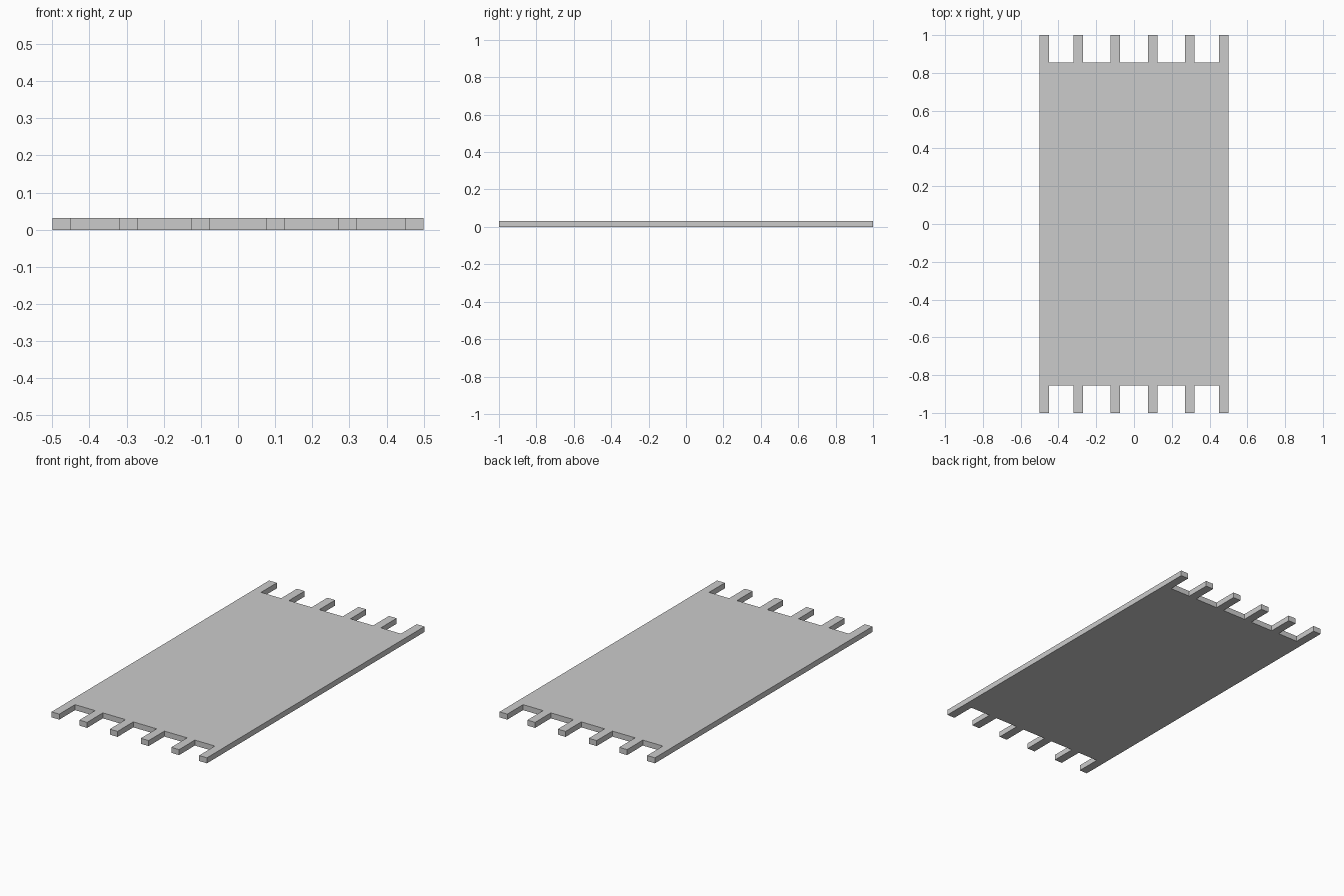
import bpy, bmesh

if "Cube" in bpy.data.objects:
    bpy.data.objects.remove(bpy.data.objects["Cube"])

BODY_Y, END_Y, THICK, TAB_W = 0.855, 1.0, 0.032, 0.05
TAB_CENTRES = (-0.475, -0.296, -0.1, 0.1, 0.296, 0.475)

# Front fringe outline, left to right (end tabs are flush with the long sides)
front = []
for i, cx in enumerate(TAB_CENTRES):
    x0, x1 = cx - TAB_W / 2, cx + TAB_W / 2
    if i > 0:
        front.append((x0, -BODY_Y))
    front += [(x0, -END_Y), (x1, -END_Y)]
    if i < len(TAB_CENTRES) - 1:
        front.append((x1, -BODY_Y))

# Back fringe is the front one mirrored in y
outline = front + [(x, -y) for x, y in reversed(front)]

# Flat rug: one outline extruded upward
bm = bmesh.new()
base = bm.faces.new([bm.verts.new((x, y, 0)) for x, y in outline])
top = bmesh.ops.extrude_face_region(bm, geom=[base], use_keep_orig=True)["geom"]
bmesh.ops.translate(bm, vec=(0, 0, THICK),
                    verts=[v for v in top if isinstance(v, bmesh.types.BMVert)])
bmesh.ops.recalc_face_normals(bm, faces=bm.faces)

mesh = bpy.data.meshes.new("fringed_rug")
bm.to_mesh(mesh)
bm.free()
bpy.context.collection.objects.link(bpy.data.objects.new("fringed_rug", mesh))
